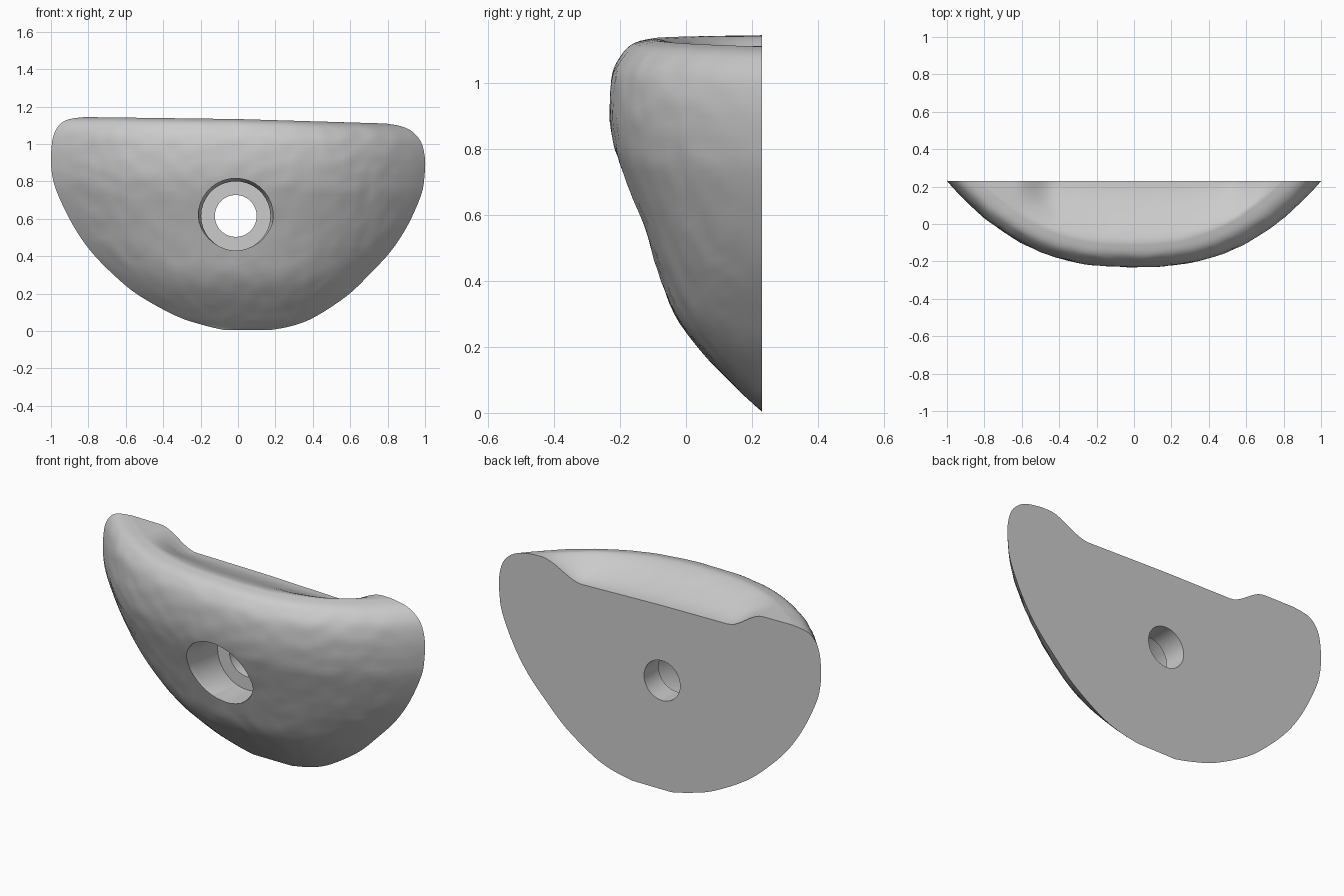
import bpy, bmesh, math
from mathutils import Vector, noise

if "Cube" in bpy.data.objects:
    bpy.data.objects.remove(bpy.data.objects["Cube"])

BACK = 0.23
# Horizontal slices: height, front y at centre, left x, right x
SLICES = [
    (0.004, 0.23, -0.07, 0.17), (0.03, 0.20, -0.18, 0.30),
    (0.08, 0.148, -0.33, 0.42), (0.19, 0.043, -0.53, 0.585),
    (0.30, -0.035, -0.665, 0.70), (0.43, -0.085, -0.79, 0.82),
    (0.57, -0.135, -0.885, 0.91), (0.73, -0.195, -0.963, 0.98),
    (0.83, -0.222, -0.993, 0.997), (0.93, -0.23, -1.0, 1.0),
    (1.03, -0.222, -0.988, 0.98), (1.09, -0.19, -0.955, 0.935),
    (1.12, -0.155, -0.905, 0.875), (1.133, -0.10, -0.82, 0.79)]


def smoothstep(a, b, v):
    t = max(0.0, min(1.0, (v - a) / (b - a)))
    return t * t * (3 - 2 * t)


def spline(points, steps):
    """Catmull-Rom through rows of numbers."""
    out = []
    for i in range(len(points) - 1):
        p0, p1 = points[max(i - 1, 0)], points[i]
        p2, p3 = points[i + 1], points[min(i + 2, len(points) - 1)]
        for k in range(steps):
            t = k / steps
            out.append([0.5 * (2 * b + (c - a) * t + (2 * a - 5 * b + 4 * c - d) * t * t
                               + (3 * b - a - 3 * c + d) * t ** 3)
                        for a, b, c, d in zip(p0, p1, p2, p3)])
    out.append(list(points[-1]))
    return out


# Body rows up to the lip, then scoop rows running back to the wall plane
rows = [r + [0.0] for r in spline(SLICES, 4)]
lip = SLICES[-1]
N_SCOOP, N_COLS = 14, 72
for k in range(1, N_SCOOP + 1):
    t = k / N_SCOOP
    rows.append([lip[0], lip[1] + (BACK - lip[1]) * t, lip[2], lip[3], t])


def surface_point(row, s):
    z, yc, left, right, t = row
    x = (left + right) / 2 + s * (right - left) / 2
    y = BACK - (BACK - yc) * (1 - abs(s) ** 2.5)
    # the left horn stands taller than the right one
    z -= (0.03 if x > 0 else 0.013) * x * smoothstep(0.8, 1.13, z)
    flat = smoothstep(0.48, 0.74, x) if x > 0 else smoothstep(0.42, 0.64, -x)
    z -= 0.097 * smoothstep(0, 1, t) ** 0.8 * (1 - flat)
    p = Vector((x, y, z))
    # faint stone texture, fading out at the wall plane
    fade = smoothstep(0.0, 0.12, BACK - y)
    amp = 0.004 + 0.004 * smoothstep(0.4, 0.8, abs(x))
    p.y += fade * amp * noise.noise(p * 14)
    return p


bm = bmesh.new()
grid = [[bm.verts.new(surface_point(r, -1 + 2 * c / N_COLS)) for c in range(N_COLS + 1)]
        for r in rows]
for a, b in zip(grid, grid[1:]):
    for c in range(N_COLS):
        bm.faces.new((a[c], a[c + 1], b[c + 1], b[c]))
# Flat back
loop = (grid[0] + [g[-1] for g in grid[1:]] + grid[-1][-2::-1]
        + [g[0] for g in grid[-2:0:-1]])
for v in loop:
    v.co.y = BACK
bm.faces.new(loop)
bmesh.ops.recalc_face_normals(bm, faces=bm.faces)
mesh = bpy.data.meshes.new("climbing_hold")
bm.to_mesh(mesh)
bm.free()
hold = bpy.data.objects.new("climbing_hold", mesh)
bpy.context.collection.objects.link(hold)

# Bolt hole cutter: stepped lathe along y (radius, y)
bm = bmesh.new()
SEG = 36
rings = []
for r, y in [(0.205, -0.5), (0.2, -0.13), (0.185, -0.09), (0.185, 0.10),
             (0.112, 0.10), (0.112, 0.5)]:
    rings.append([bm.verts.new((-0.012 + r * math.cos(2 * math.pi * i / SEG), y,
                                0.615 + r * math.sin(2 * math.pi * i / SEG)))
                  for i in range(SEG)])
for a, b in zip(rings, rings[1:]):
    for i in range(SEG):
        j = (i + 1) % SEG
        bm.faces.new((a[i], a[j], b[j], b[i]))
bm.faces.new(rings[0])
bm.faces.new(rings[-1])
bmesh.ops.recalc_face_normals(bm, faces=bm.faces)
cut_mesh = bpy.data.meshes.new("bolt_hole_cutter")
bm.to_mesh(cut_mesh)
bm.free()
cutter = bpy.data.objects.new("bolt_hole_cutter", cut_mesh)
cutter.hide_render = True
bpy.context.collection.objects.link(cutter)

mod = hold.modifiers.new("bolt_hole", 'BOOLEAN')
mod.operation = 'DIFFERENCE'
mod.solver = 'EXACT'
mod.object = cutter
bpy.context.view_layer.objects.active = hold
hold.select_set(True)
bpy.ops.object.modifier_apply(modifier=mod.name)
bpy.data.objects.remove(cutter)
bpy.ops.object.shade_smooth_by_angle(angle=math.radians(35))
